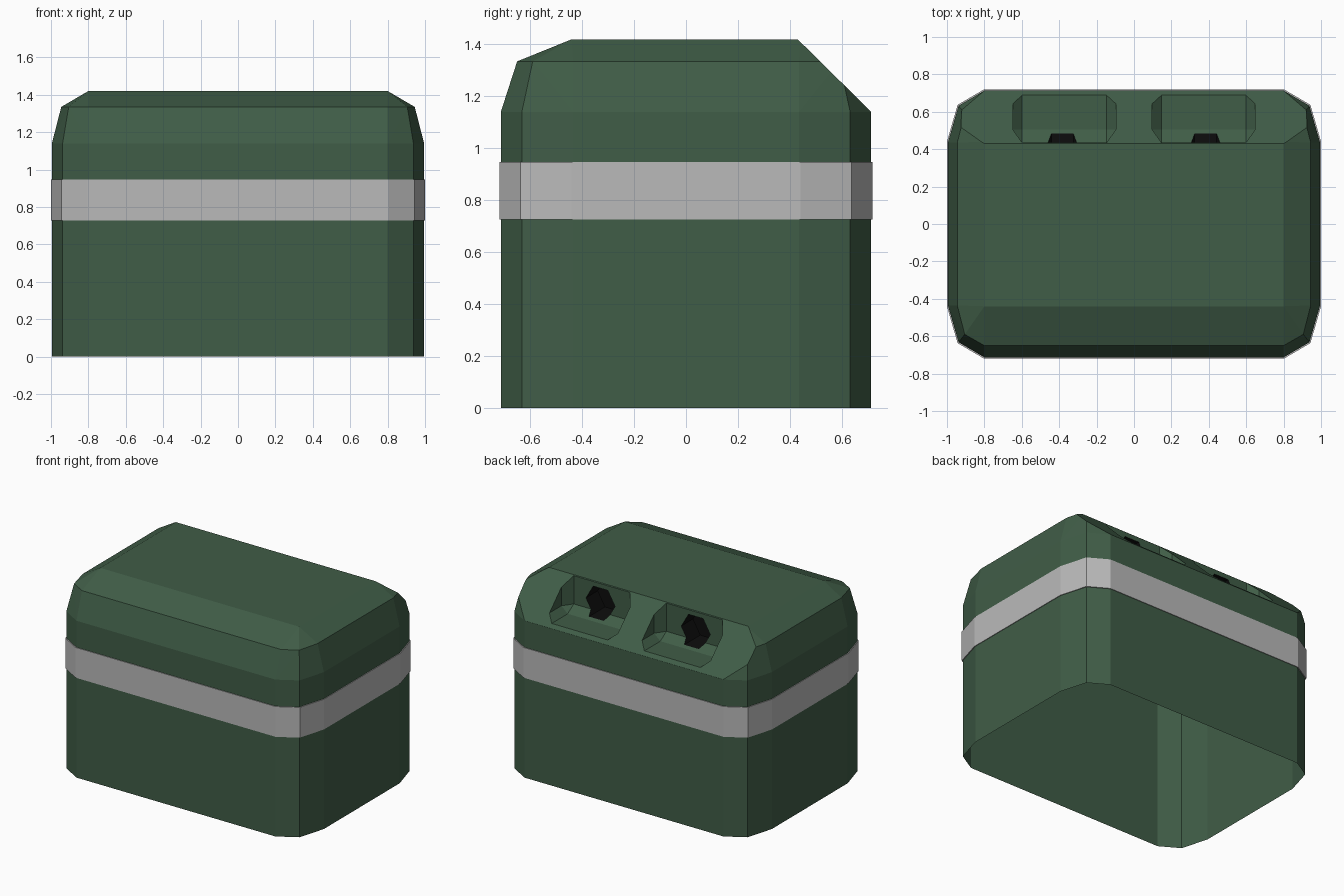
import bpy, bmesh, math
from mathutils import Vector

if "Cube" in bpy.data.objects:
    bpy.data.objects.remove(bpy.data.objects["Cube"])


def material(name, rgb):
    m = bpy.data.materials.new(name)
    m.diffuse_color = (*rgb, 1)
    m.use_nodes = True
    m.node_tree.nodes["Principled BSDF"].inputs["Base Color"].default_value = m.diffuse_color
    return m


GREEN = material("dark green", (0.051, 0.109, 0.063))
GREY = material("band grey", (0.49, 0.49, 0.49))
BLACK = material("socket black", (0.004, 0.004, 0.004))


def make(name, bm, *mats):
    bmesh.ops.recalc_face_normals(bm, faces=bm.faces[:])
    me = bpy.data.meshes.new(name)
    bm.to_mesh(me)
    bm.free()
    for m in mats:
        me.materials.append(m)
    ob = bpy.data.objects.new(name, me)
    bpy.context.collection.objects.link(ob)
    return ob


def hull(points):
    """Convex solid around points, with coplanar faces merged."""
    bm = bmesh.new()
    for p in points:
        bm.verts.new(p)
    bmesh.ops.convex_hull(bm, input=bm.verts[:])
    bmesh.ops.delete(bm, geom=[v for v in bm.verts if not v.link_faces], context='VERTS')
    bmesh.ops.dissolve_limit(bm, angle_limit=0.01, verts=bm.verts[:], edges=bm.edges[:])
    return bm


def layer(quadrant, z):
    """Mirror one quadrant of a plan into a full ring, ordered by angle."""
    pts = [(sx * x, sy * y, z) for x, y in quadrant for sx in (-1, 1) for sy in (-1, 1)]
    return sorted(pts, key=lambda p: math.atan2(p[1], p[0]))


# Body: chamfered block with a sloped back shoulder
PLAN = [(0.80, 0.713), (0.938, 0.632), (0.995, 0.435)]
SHOULDER = [(0.80, 0.65), (0.905, 0.59), (0.945, 0.435)]
bm = hull(layer(PLAN, 0) + layer(PLAN, 1.14)
          + layer(SHOULDER, 1.335) + layer([(0.80, 0.44)], 1.42))
cut = bmesh.ops.bisect_plane(bm, geom=bm.verts[:] + bm.edges[:] + bm.faces[:], dist=1e-5,
                             plane_co=(0, 0.43, 1.42), plane_no=(0, 0.281, 0.285),
                             clear_outer=True)
bmesh.ops.holes_fill(bm, edges=[e for e in bm.edges if e.is_boundary], sides=0)
body = make("body", bm, GREEN, BLACK)

# Cutters: chamfered pockets and hexagonal sockets
cutters = []
for s in (-1, 1):
    floor = [(x, y, 1.165) for x in (0.147, 0.598) for y in (0.505, 0.9)]
    walls = [(x, y, z) for z in (1.21, 1.6) for x, y in
             ((0.147, 0.435), (0.598, 0.435), (0.097, 0.505), (0.648, 0.505),
              (0.097, 0.9), (0.648, 0.9))]
    cutters.append(make("pocket_cutter", hull([(s * x, y, z) for x, y, z in floor + walls])))
for s in (-1, 1):
    hexagon = [(s * 0.383 + 0.117 * math.cos(k * math.pi / 3), y,
                1.28 + 0.117 * math.sin(k * math.pi / 3))
               for k in range(6) for y in (0.30, 0.56)]
    cutters.append(make("socket_cutter", hull(hexagon)))

bpy.context.view_layer.objects.active = body
for c in cutters:
    c.hide_render = True
    mod = body.modifiers.new("cut", 'BOOLEAN')
    mod.operation, mod.solver, mod.object = 'DIFFERENCE', 'EXACT', c
    bpy.ops.object.modifier_apply(modifier=mod.name)
for c in cutters:
    bpy.data.objects.remove(c)

# Black socket interiors, open underside
bm = bmesh.new()
bm.from_mesh(body.data)
for f in bm.faces:
    c = f.calc_center_median()
    inside = abs(abs(c.x) - 0.383) < 0.13 and 0.2 < c.y < 0.43 and 1.16 < c.z < 1.40
    f.material_index = 1 if inside else 0
bmesh.ops.delete(bm, geom=[f for f in bm.faces if f.calc_center_median().z < 0.001],
                 context='FACES')
bm.to_mesh(body.data)
bm.free()

# Band: thin raised strip with narrow lips
bm = bmesh.new()
OUTER = [(x + 0.005, y + 0.005) for x, y in PLAN]
rings = [[bm.verts.new(p) for p in layer(q, z)] for q, z in
         ((PLAN, 0.727), (OUTER, 0.727), (OUTER, 0.947), (PLAN, 0.947))]
for a, b in zip(rings, rings[1:]):
    for i in range(len(a)):
        j = (i + 1) % len(a)
        bm.faces.new((a[i], a[j], b[j], b[i]))
make("band", bm, GREY)
